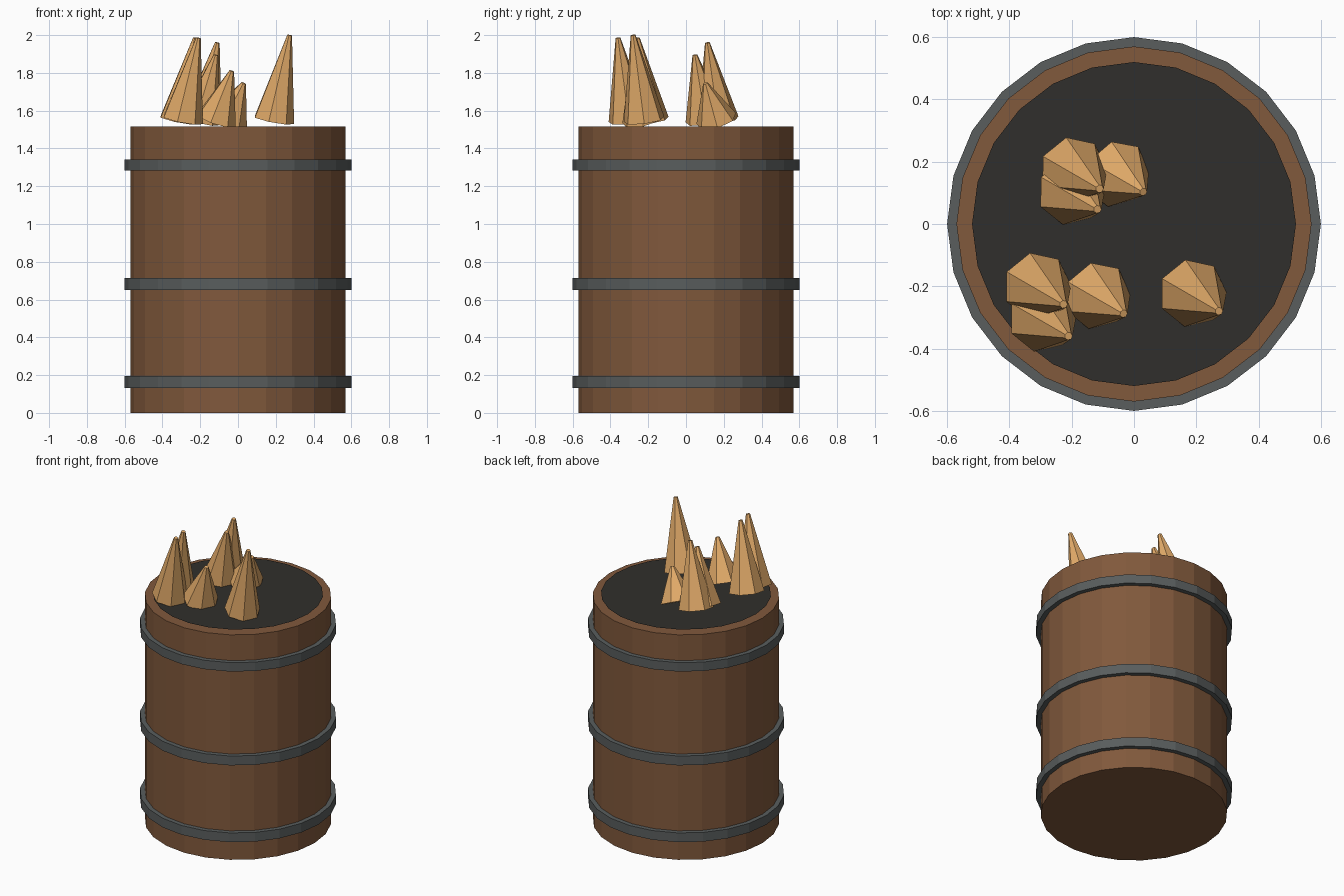
import bpy, bmesh, math
from mathutils import Vector, Matrix

if "Cube" in bpy.data.objects:
    bpy.data.objects.remove(bpy.data.objects["Cube"])


def material(name, rgb):
    m = bpy.data.materials.new(name)
    m.diffuse_color = (*rgb, 1)
    m.use_nodes = True
    m.node_tree.nodes["Principled BSDF"].inputs["Base Color"].default_value = m.diffuse_color
    return m


WOOD = material("wood", (0.22, 0.1, 0.045))
IRON = material("iron", (0.1, 0.11, 0.11))
DARK = material("dark_lid", (0.03, 0.028, 0.025))
PALE = material("pale_wood", (0.75, 0.4, 0.14))


def add_object(name, bm, mat):
    mesh = bpy.data.meshes.new(name)
    bm.to_mesh(mesh)
    bm.free()
    mesh.materials.append(mat)
    obj = bpy.data.objects.new(name, mesh)
    bpy.context.collection.objects.link(obj)
    return obj


def cylinder(name, radius, z0, z1, mat):
    bm = bmesh.new()
    bmesh.ops.create_cone(bm, cap_ends=True, segments=24, radius1=radius, radius2=radius,
                          depth=z1 - z0, matrix=Matrix.Translation((0, 0, (z0 + z1) / 2)))
    return add_object(name, bm, mat)


def spike(name, tip, mat):
    # Leaning seven-sided frustum; every spike leans by the same sideways amount
    tip = Vector(tip)
    base = Vector((tip.x - 0.085, tip.y + 0.058, 1.55))
    axis = tip - base
    turn = Vector((0, 0, 1)).rotation_difference(axis).to_matrix().to_4x4()
    place = Matrix.Translation((base + tip) / 2) @ turn @ Matrix.Rotation(-math.pi / 2, 4, 'Z')
    bm = bmesh.new()
    bmesh.ops.create_cone(bm, cap_ends=True, segments=7, radius1=0.111, radius2=0.013,
                          depth=axis.length, matrix=place)
    return add_object(name, bm, mat)


# Barrel body and the three hoops
cylinder("barrel_body", 0.57, 0, 1.515, WOOD)
for i, (z0, z1) in enumerate([(0.133, 0.195), (0.65, 0.713), (1.282, 1.342)]):
    cylinder(f"hoop_{i + 1}", 0.6, z0, z1, IRON)

# Thin dark lid just above the rim
bm = bmesh.new()
bmesh.ops.create_circle(bm, cap_ends=True, segments=24, radius=0.52,
                        matrix=Matrix.Translation((0, 0, 1.528)))
add_object("lid", bm, DARK)

# Spikes, given by tip position
tips = [(0.273, -0.28, 2.0), (-0.226, -0.258, 1.985), (-0.21, -0.36, 1.985),
        (-0.033, -0.288, 1.81), (-0.11, 0.113, 1.96), (-0.117, 0.047, 1.895),
        (0.03, 0.103, 1.745)]
for i, tip in enumerate(tips):
    spike(f"spike_{i + 1}", tip, PALE)
